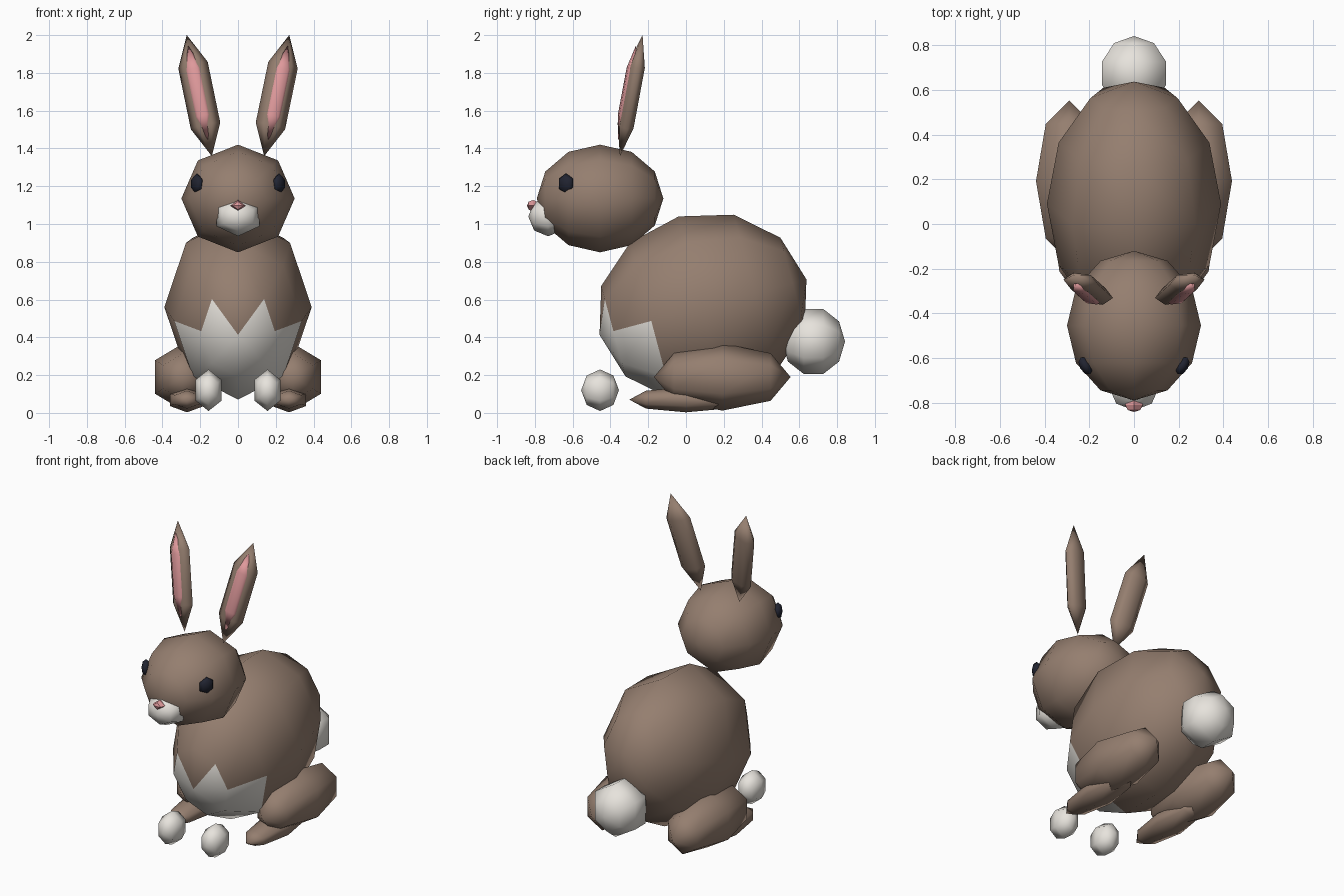
import bpy, bmesh, math
from mathutils import Matrix, Vector, Euler

if "Cube" in bpy.data.objects:
    bpy.data.objects.remove(bpy.data.objects["Cube"])


def material(name, rgb):
    m = bpy.data.materials.new(name)
    m.diffuse_color = (*rgb, 1)
    m.use_nodes = True
    m.node_tree.nodes["Principled BSDF"].inputs["Base Color"].default_value = m.diffuse_color
    return m


brown = material("brown fur", (0.30, 0.21, 0.16))
white = material("white fur", (0.80, 0.77, 0.72))
pink = material("pink skin", (0.74, 0.32, 0.33))
dark = material("dark eye", (0.015, 0.017, 0.03))


def ellipsoid(name, centre, radii, segs, rings, mat, rot=(0, 0, 0), upright=False, smooth=True):
    """Low-poly ellipsoid; poles along y with a vertex on top, or along z with a vertex on x."""
    bm = bmesh.new()
    bmesh.ops.create_uvsphere(bm, u_segments=segs, v_segments=rings, radius=1)
    v = next(v for v in bm.verts if abs(v.co.z) < 0.95)
    turn = Matrix.Rotation(-math.atan2(v.co.y, v.co.x), 4, 'Z')  # vertex onto +x
    if not upright:
        turn = Matrix.Rotation(math.pi / 2, 4, 'X') @ Matrix.Rotation(math.pi / 2, 4, 'Z') @ turn
    spin = Euler([math.radians(a) for a in rot], 'ZYX').to_matrix().to_4x4()
    bm.transform(Matrix.Translation(centre) @ spin @ Matrix.Diagonal((*radii, 1)) @ turn)
    bmesh.ops.recalc_face_normals(bm, faces=bm.faces)
    for f in bm.faces:
        f.smooth = smooth
    me = bpy.data.meshes.new(name)
    bm.to_mesh(me)
    bm.free()
    me.materials.append(mat)
    ob = bpy.data.objects.new(name, me)
    bpy.context.collection.objects.link(ob)
    return ob


# Body, with a white chest on the low front faces
body = ellipsoid("body", (0, 0.09, 0.56), (0.39, 0.567, 0.497), 8, 6, brown, (15, 0, 0))
body.data.materials.append(white)
for p in body.data.polygons:
    if p.center.z < 0.52 and p.center.y < -0.12:
        p.material_index = 1

# Head, muzzle, nose and tail
ellipsoid("head", (0, -0.455, 1.135), (0.30, 0.335, 0.285), 8, 6, brown)
ellipsoid("muzzle", (0, -0.73, 1.04), (0.13, 0.105, 0.105), 6, 4, white)
ellipsoid("nose", (0, -0.81, 1.097), (0.04, 0.032, 0.03), 4, 4, pink, smooth=False)
ellipsoid("tail", (0, 0.675, 0.378), (0.175, 0.167, 0.181), 6, 5, white)

# Mirrored pairs
for side, label in ((1, "right"), (-1, "left")):
    ellipsoid(f"{label}_thigh", (side * 0.29, 0.192, 0.19), (0.172, 0.362, 0.178), 6, 4, brown)
    ellipsoid(f"{label}_hind_foot", (side * 0.27, 0, 0.07), (0.105, 0.30, 0.067), 6, 4, brown)
    ellipsoid(f"{label}_front_paw", (side * 0.156, -0.455, 0.12), (0.08, 0.10, 0.11), 6, 4, white)
    ellipsoid(f"{label}_eye", (side * 0.217, -0.635, 1.213), (0.05, 0.027, 0.055), 6, 4, dark,
              (0, 0, side * 60))
    # Ear leans out and back, with a pink lining set into its front
    lean = (-10.6, side * 11.5, side * 10)
    axis = Euler([math.radians(a) for a in lean], 'ZYX').to_matrix()
    centre = Vector((side * 0.205, -0.29, 1.68))
    ellipsoid(f"{label}_ear", centre, (0.093, 0.05, 0.333), 6, 3, brown, lean, upright=True)
    ellipsoid(f"{label}_inner_ear", centre + axis @ Vector((0, -0.025, 0.012)),
              (0.056, 0.03, 0.258), 6, 3, pink, lean, upright=True)
